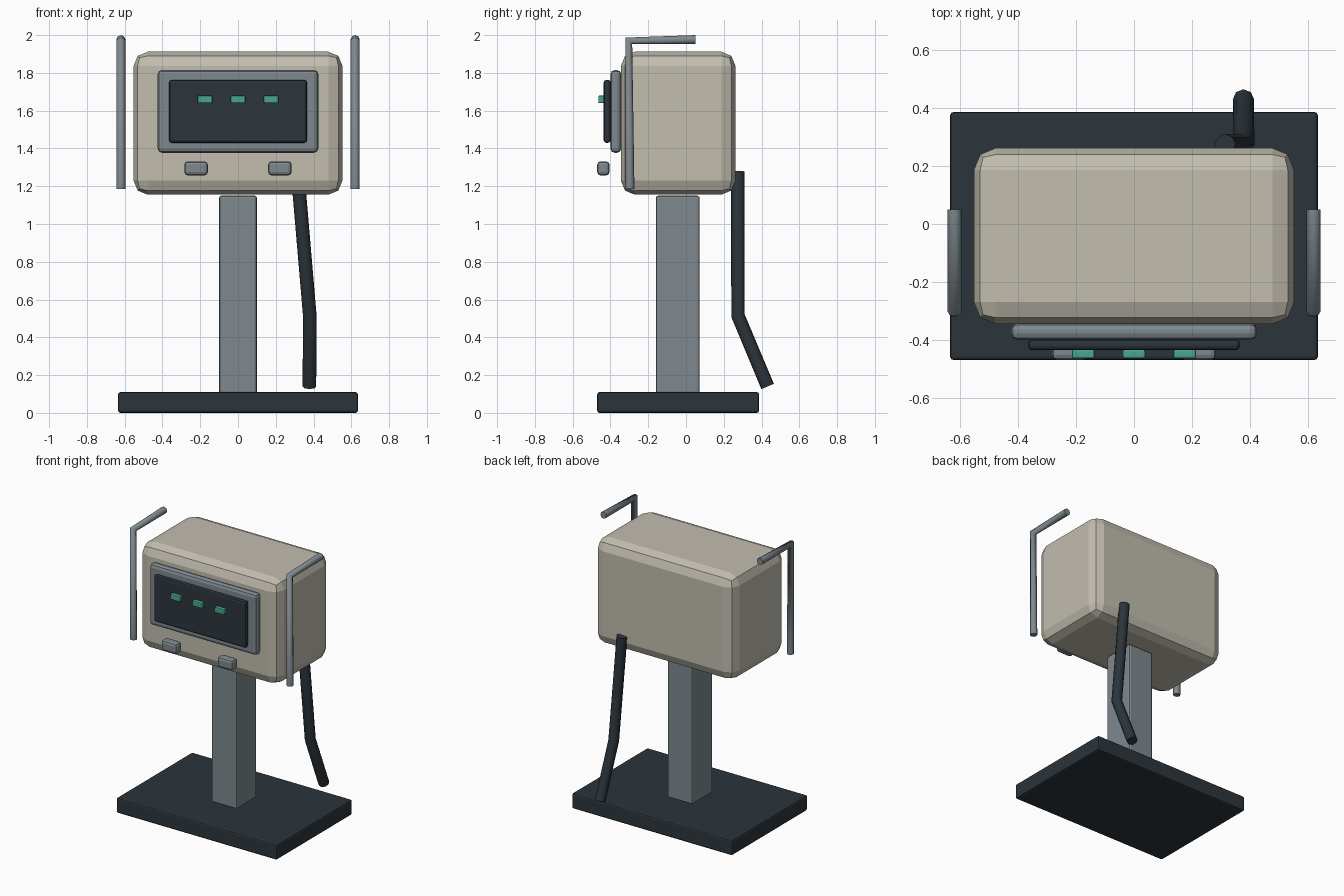
import bpy

if "Cube" in bpy.data.objects:
    bpy.data.objects.remove(bpy.data.objects["Cube"], do_unlink=True)


def material(name, colour):
    mat = bpy.data.materials.new(name)
    mat.use_nodes = True
    mat.diffuse_color = (*colour, 1)
    mat.node_tree.nodes["Principled BSDF"].inputs["Base Color"].default_value = (*colour, 1)
    return mat


cream = material("warm cream", (0.54, 0.51, 0.43))
steel = material("steel grey", (0.21, 0.25, 0.275))
dark = material("dark slate", (0.025, 0.035, 0.043))
green = material("lamp green", (0.065, 0.38, 0.27))


def box(name, x, y, z, mat, bevel, segments=2):
    """Bevelled box from (min, max) ranges."""
    ranges = (x, y, z)
    bpy.ops.mesh.primitive_cube_add(size=1, location=[sum(r) / 2 for r in ranges])
    ob = bpy.context.object
    ob.name = name
    ob.scale = [r[1] - r[0] for r in ranges]
    bpy.ops.object.transform_apply(location=False, rotation=False, scale=True)
    mod = ob.modifiers.new("Rounded edges", "BEVEL")
    mod.width = bevel
    mod.segments = segments
    ob.data.materials.append(mat)
    return ob


def tube(name, points, radius, mat):
    """Round bar along a bent path."""
    curve = bpy.data.curves.new(name, "CURVE")
    curve.dimensions = "3D"
    curve.bevel_depth = radius
    curve.bevel_resolution = 2
    curve.use_fill_caps = True
    spline = curve.splines.new("POLY")
    spline.points.add(len(points) - 1)
    for point, co in zip(spline.points, points):
        point.co = (*co, 1)
    curve.materials.append(mat)
    ob = bpy.data.objects.new(name, curve)
    bpy.context.collection.objects.link(ob)
    return ob


# Stand
box("base_plate", (-0.635, 0.635), (-0.47, 0.387), (0, 0.11), dark, 0.012)
box("column", (-0.1, 0.1), (-0.16, 0.072), (0.1, 1.15), steel, 0.012)

# Housing with its display
box("housing", (-0.553, 0.553), (-0.345, 0.262), (1.155, 1.912), cream, 0.075)
box("display_frame", (-0.425, 0.425), (-0.4, -0.343), (1.377, 1.815), steel, 0.022)
box("display_panel", (-0.365, 0.365), (-0.436, -0.398), (1.43, 1.763), dark, 0.014)

# Lamps and buttons
for label, x in (("right", -0.175), ("middle", 0), ("left", 0.175)):
    box("lamp_" + label, (x - 0.039, x + 0.039), (-0.464, -0.434), (1.64, 1.68), green, 0.006)
for label, x in (("right", -0.222), ("left", 0.222)):
    box("button_" + label, (x - 0.062, x + 0.062), (-0.47, -0.405), (1.257, 1.332), steel, 0.018)

# Bent side bars
for label, side in (("right", -1), ("left", 1)):
    x = 0.62 * side
    tube("side_bar_" + label, [(x, -0.297, 1.185), (x, -0.302, 1.97), (x, 0.05, 1.976)],
         0.024, steel)

# Rear cable
tube("rear_cable", [(0.315, 0.275, 1.278), (0.38, 0.275, 0.515), (0.378, 0.432, 0.14)],
     0.036, dark)
